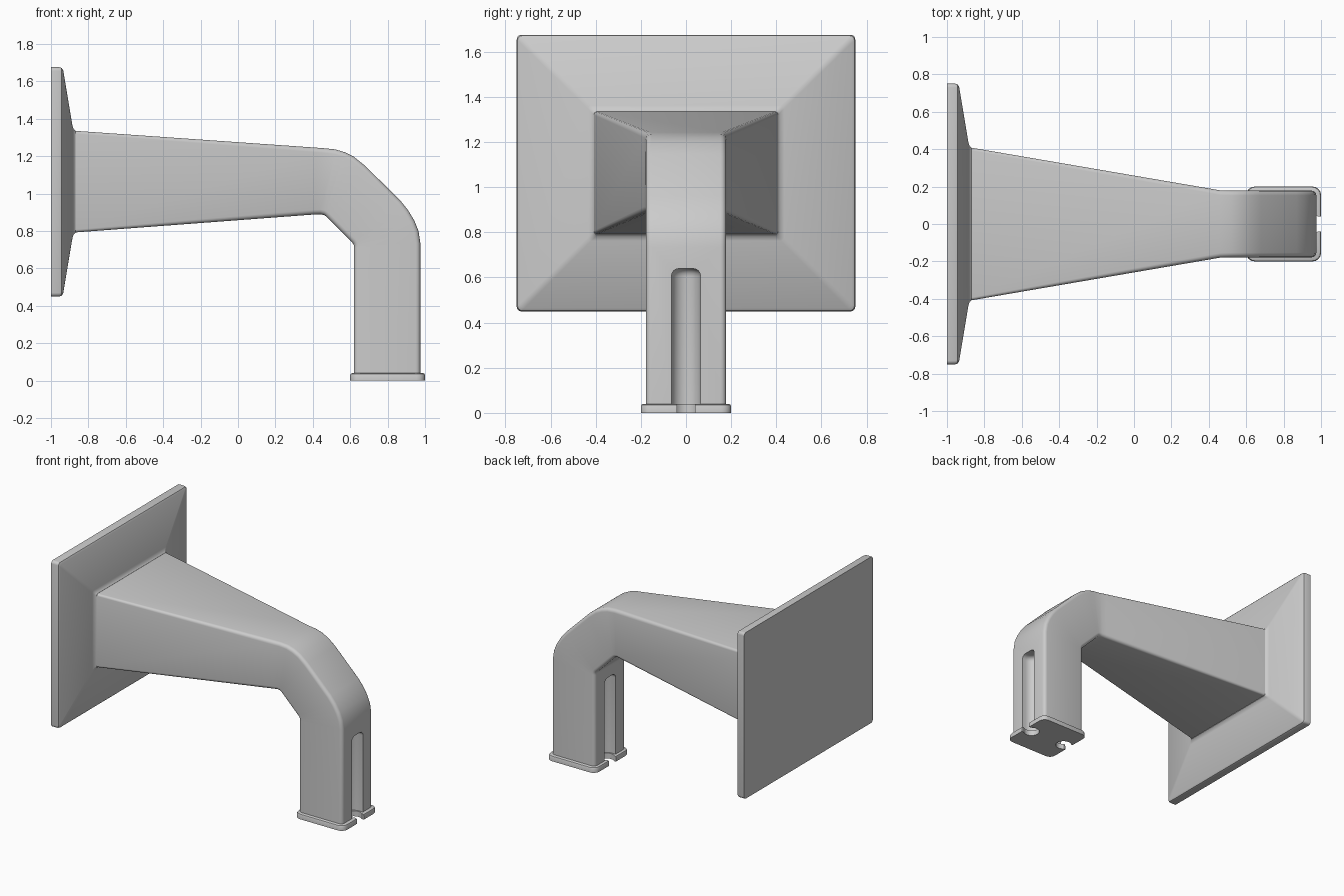
import bpy, bmesh, math
from mathutils import Vector

if "Cube" in bpy.data.objects:
    bpy.data.objects.remove(bpy.data.objects["Cube"])


def finish(bm, name):
    bmesh.ops.recalc_face_normals(bm, faces=bm.faces)
    me = bpy.data.meshes.new(name)
    bm.to_mesh(me)
    bm.free()
    ob = bpy.data.objects.new(name, me)
    bpy.context.collection.objects.link(ob)
    return ob


def loft(name, sections, steps=4):
    """Skin rounded rectangles; section = outer (x,z), inner (x,z), half width, corner radius."""
    bm = bmesh.new()
    rings = []
    for (ox, oz), (ix, iz), hw, r in sections:
        o, i = Vector((ox, 0, oz)), Vector((ix, 0, iz))
        mid, u, h = (o + i) / 2, (o - i).normalized(), (o - i).length / 2
        ring = []
        for k, (su, sv) in enumerate(((1, 1), (-1, 1), (-1, -1), (1, -1))):
            for s in range(steps + 1):
                a = math.pi / 2 * (k + s / steps)
                du = su * (h - r) + r * math.cos(a)
                dv = sv * (hw - r) + r * math.sin(a)
                ring.append(bm.verts.new(mid + u * du + Vector((0, dv, 0))))
        # corners follow the angle order: (+,+), (-,+), (-,-), (+,-)
        rings.append(ring)
    n = len(rings[0])
    for a, b in zip(rings, rings[1:]):
        for j in range(n):
            bm.faces.new((a[j], a[(j + 1) % n], b[(j + 1) % n], b[j]))
    bm.faces.new(rings[0])
    bm.faces.new(rings[-1])
    return finish(bm, name)


def prism(name, pts, z0, z1, round_top=0):
    bm = bmesh.new()
    base = [bm.verts.new((x, y, z0)) for x, y in pts]
    f = bm.faces.new(base)
    ext = bmesh.ops.extrude_face_region(bm, geom=[f])["geom"]
    top = [v for v in ext if isinstance(v, bmesh.types.BMVert)]
    bmesh.ops.translate(bm, verts=top, vec=(0, 0, z1 - z0))
    if round_top:
        edges = [e for e in bm.edges if all(v.co.z > z1 - 1e-4 for v in e.verts)]
        bmesh.ops.bevel(bm, geom=edges, offset=round_top, segments=4,
                        profile=0.5, affect='EDGES')
    return finish(bm, name)


def cut(ob, cutter):
    m = ob.modifiers.new("cut", 'BOOLEAN')
    m.object, m.operation, m.solver = cutter, 'DIFFERENCE', 'EXACT'
    bpy.context.view_layer.objects.active = ob
    bpy.ops.object.modifier_apply(modifier=m.name)
    bpy.data.objects.remove(cutter)


# square wall plate with sloping front
plate = loft("wall_plate", [
    ((x, 1.0625 + h), (x, 1.0625 - h), w, r) for x, h, w, r in (
        (-1.0, .613, .75, .02), (-.955, .613, .75, .02), (-.943, .609, .746, .02),
        (-.935, .598, .735, .02), (-.885, .300, .435, .015),
        (-.879, .281, .416, .015), (-.868, .273, .408, .015))])

# tapering arm, bent elbow and downward leg
arm = loft("arm", [
    ((-.90, 1.335), (-.90, .79), .41, .015),
    ((-.87, 1.335), (-.87, .792), .408, .015),
    ((.42, 1.245), (.41, .888), .187, .025),
    ((.46, 1.242), (.44, .889), .18, .025),
    ((.52, 1.236), (.46, .885), .178, .025),
    ((.57, 1.221), (.468, .88), .178, .025),
    ((.62, 1.196), (.475, .873), .178, .025),
    ((.68, 1.148), (.485, .863), .178, .025),
    ((.87, .96), (.61, .738), .178, .025),
    ((.91, .91), (.615, .732), .178, .025),
    ((.943, .855), (.618, .726), .178, .025),
    ((.965, .80), (.62, .72), .178, .025),
    ((.975, .735), (.62, .71), .178, .025),
    ((.975, .02), (.62, .02), .178, .025)])

# foot flange
foot = loft("foot_flange", [
    ((.8 + s, z), (.8 - s, z), s, .045) for z, s in
    ((0, .2), (.028, .2), (.036, .197), (.04, .19))])

# rounded grooves and foot notches on the outer and inner sides of the leg
for side, centre in ((1, .945), (-1, .65)):
    r = .065
    arc = [(centre - side * r * math.cos(a), r * math.sin(a))
           for a in (math.pi * (k / 12 - .5) for k in range(13))]
    far = centre + side * .2
    cut(arm, prism("groove_cutter", [(far, -r)] + arc + [(far, r)], -.1, .64, .035))
    r, m = .055, .04
    a0 = math.pi - math.asin(m / r)
    key = [(centre - side * r * math.cos(a), r * math.sin(a))
           for a in (a0 * (k / 10 - 1) for k in range(21))]
    cut(foot, prism("notch_cutter", [(far, -m)] + key + [(far, m)], -.1, .1))

# smooth shading with crisp edges
for ob in (plate, arm, foot):
    bpy.ops.object.select_all(action='DESELECT')
    ob.select_set(True)
    bpy.context.view_layer.objects.active = ob
    bpy.ops.object.shade_smooth_by_angle(angle=math.radians(35))
